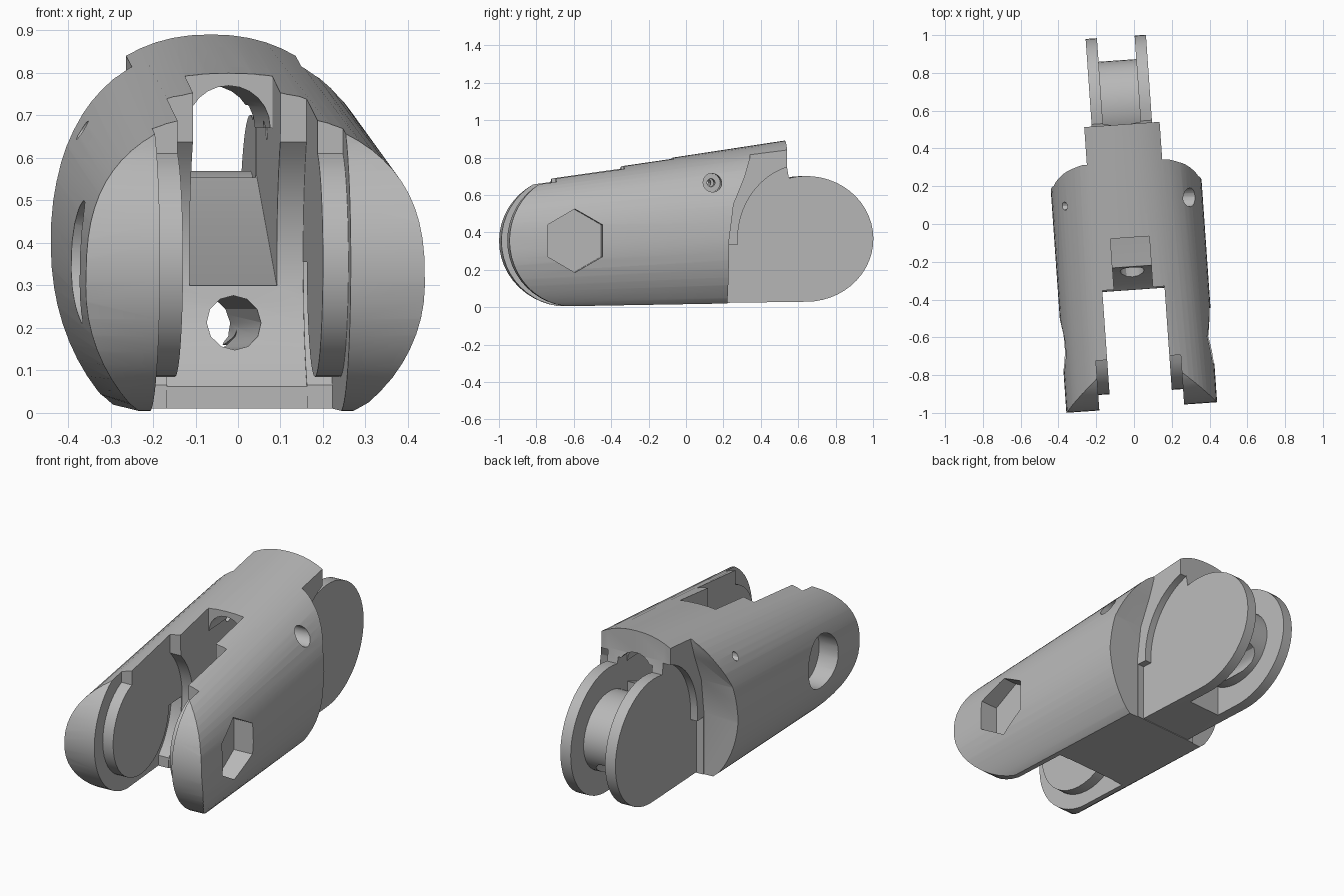
import bpy, bmesh, math
from mathutils import Matrix

cube = bpy.data.objects.get("Cube")
if cube:
    bpy.data.objects.remove(cube, do_unlink=True)

grey = bpy.data.materials.new("plain grey")
grey.use_nodes = True
COLOUR = (0.48, 0.48, 0.48, 1)
grey.diffuse_color = COLOUR
for node in grey.node_tree.nodes:
    if node.type == 'BSDF_PRINCIPLED':
        node.inputs["Base Color"].default_value = COLOUR

XC = -0.027               # middle of the part across its width
FRONT = (-0.62, 0.355)    # front pivot (y, z)
REAR = (0.635, 0.365)     # rear pivot (y, z)


def arc(c, r, a0, a1, n, rz=None):
    """Points on an arc, angles in degrees, both ends included."""
    rz = rz or r
    angles = [math.radians(a0 + (a1 - a0) * i / n) for i in range(n + 1)]
    return [(c[0] + r * math.cos(a), c[1] + rz * math.sin(a)) for a in angles]


def circle(c, r, n=24, start=0):
    return arc(c, r, start, start + 360, n)[:-1]


def loft(name, rings):
    """Closed solid through matching rings of 3D points."""
    bm = bmesh.new()
    loops = [[bm.verts.new(p) for p in ring] for ring in rings]
    n = len(loops[0])
    for a, b in zip(loops, loops[1:]):
        for i in range(n):
            bm.faces.new((a[i], a[(i + 1) % n], b[(i + 1) % n], b[i]))
    bm.faces.new(loops[0])
    bm.faces.new(loops[-1])
    bmesh.ops.recalc_face_normals(bm, faces=bm.faces[:])
    mesh = bpy.data.meshes.new(name)
    bm.to_mesh(mesh)
    bm.free()
    obj = bpy.data.objects.new(name, mesh)
    bpy.context.collection.objects.link(obj)
    mesh.materials.append(grey)
    return obj


def prism_x(name, pts, x0, x1):
    return loft(name, [[(x, y, z) for y, z in pts] for x in (x0, x1)])


def prism_y(name, pts, y0, y1):
    return loft(name, [[(x, y, z) for x, z in pts] for y in (y0, y1)])


def combine(target, tool, operation='DIFFERENCE'):
    mod = target.modifiers.new("cut", 'BOOLEAN')
    mod.operation = operation
    mod.solver = 'EXACT'
    mod.object = tool
    bpy.context.view_layer.objects.active = target
    bpy.ops.object.modifier_apply(modifier=mod.name)
    bpy.data.objects.remove(tool, do_unlink=True)


def section(y, power, n=64):
    """Rounded body section with a flat cut across the bottom."""
    low, high = 0.016 + 0.017 * y, 0.81 + 0.152 * y
    mid = low + 0.45 * (high - low)
    ring = []
    for i in range(n):
        a = 2 * math.pi * i / n
        c, s = math.cos(a), math.sin(a)
        if s >= 0:
            x = math.copysign(abs(c) ** (2 / power), c)
            z = mid + s ** (2 / power) * (high - mid)
        else:
            x = c
            z = max(low, mid + s * 1.32 * (mid - low))
        ring.append((XC + 0.4 * x, y, z))
    return ring


# Tapered body with a rounded front end
body = loft("finger_segment", [section(-1.0, 2.8), section(0.53, 2.2)])
combine(body, prism_x("round_end", arc(FRONT, 0.352, 90, 270, 24)
        + [(1, -0.1), (1, 1.2), (-0.62, 1.2)], -1, 1), 'INTERSECT')

# Front fork slot with a concave back wall
slot = [(-0.35, 1.2), (-1.3, 1.2), (-1.3, -0.2), (-0.35, -0.2)]
combine(body, prism_x("fork_slot", slot + arc(FRONT, 0.4, -47, 45, 14),
                      XC - 0.165, XC + 0.165))

# Recess around the round pads inside each cheek
recess = [(-0.71, 1.2), (-1.3, 1.2), (-1.3, -0.2), (-0.355, -0.2)]
recess += arc(FRONT, 0.395, -47, 0, 8) + arc(FRONT, 0.27, 360, 109, 28)
for side in (-1, 1):
    combine(body, prism_x("pad_recess", recess,
                          XC + side * 0.15, XC + side * 0.225))

# Roof window opening into a channel whose floor climbs to the rear
channel = [(-0.5, 0.3), (-0.22, 0.3), (0.46, 0.56), (0.46, 0.67),
           (-0.07, 0.67), (-0.07, 1.2), (-0.5, 1.2)]

# Rear shoulders outside the top tab
shoulder = [(0.205, -0.2), (0.205, 0.36), (0.23, 0.55), (0.295, 0.7),
            (0.33, 0.8), (0.33, 1.2), (1.2, 1.2), (1.2, -0.2)]
for side in (-1, 1):
    combine(body, prism_x("shoulder_cut", shoulder,
                          XC + side * 0.2, XC + side * 0.8))

# Clearance under the tab for the neighbouring part
clearance = [(0.21, -0.2), (0.21, 0.335), (0.267, 0.335)]
clearance += arc(REAR, 0.37, 175, 90, 14, 0.4) + [(1.2, 0.765), (1.2, -0.2)]
combine(body, prism_x("tab_clearance", clearance, XC - 0.225, XC + 0.225))

# Rear tongue, joined to the underside of the tab
tongue = [(0.12, 0.72), (0.12, 0.022)]
tongue += arc(REAR, 0.36, -90, 105, 28, 0.336) + [(0.525, 0.79)]
combine(body, prism_x("tongue", tongue, XC - 0.16, XC + 0.16), 'UNION')

# Groove around the tongue hub
groove = [(0.45, 0.725), (1.2, 0.725), (1.2, -0.2), (0.5, -0.2)]
groove += arc(REAR, 0.235, 235, 505, 32, 0.205)
combine(body, prism_x("tongue_groove", groove, XC - 0.1, XC + 0.1))

# Channel, arched tunnel above it and lower cord hole
combine(body, prism_x("channel", channel, XC - 0.103, XC + 0.103))
arch = [(XC - 0.098, 0.572), (XC + 0.098, 0.572)]
arch += arc((XC, 0.672), 0.098, 0, 180, 12)
combine(body, prism_y("tunnel", arch, -0.3, 0.8))
combine(body, prism_y("cord_hole", circle((XC, 0.212), 0.064, 12), -0.6, 1.2))

# Hexagonal and round pivot pockets
combine(body, prism_x("hex_pocket", circle(FRONT, 0.17, 6, 30), 0.26, 0.8))
combine(body, prism_x("round_pocket", circle(FRONT, 0.145, 28), -0.8, -0.315))

# Cross screw hole with counterbore
screw = (0.12, 0.665)
combine(body, prism_x("counterbore", circle(screw, 0.05, 16), 0.2, 0.8))
combine(body, prism_x("screw_hole", circle(screw, 0.022, 12), -0.8, 0.4))

# Slight turn about the vertical axis, smooth shading with sharp edges
body.data.transform(Matrix.Rotation(0.07, 4, 'Z'))
bpy.context.view_layer.update()
bpy.ops.object.select_all(action='DESELECT')
body.select_set(True)
bpy.context.view_layer.objects.active = body
bpy.ops.object.shade_smooth_by_angle(angle=math.radians(30))
